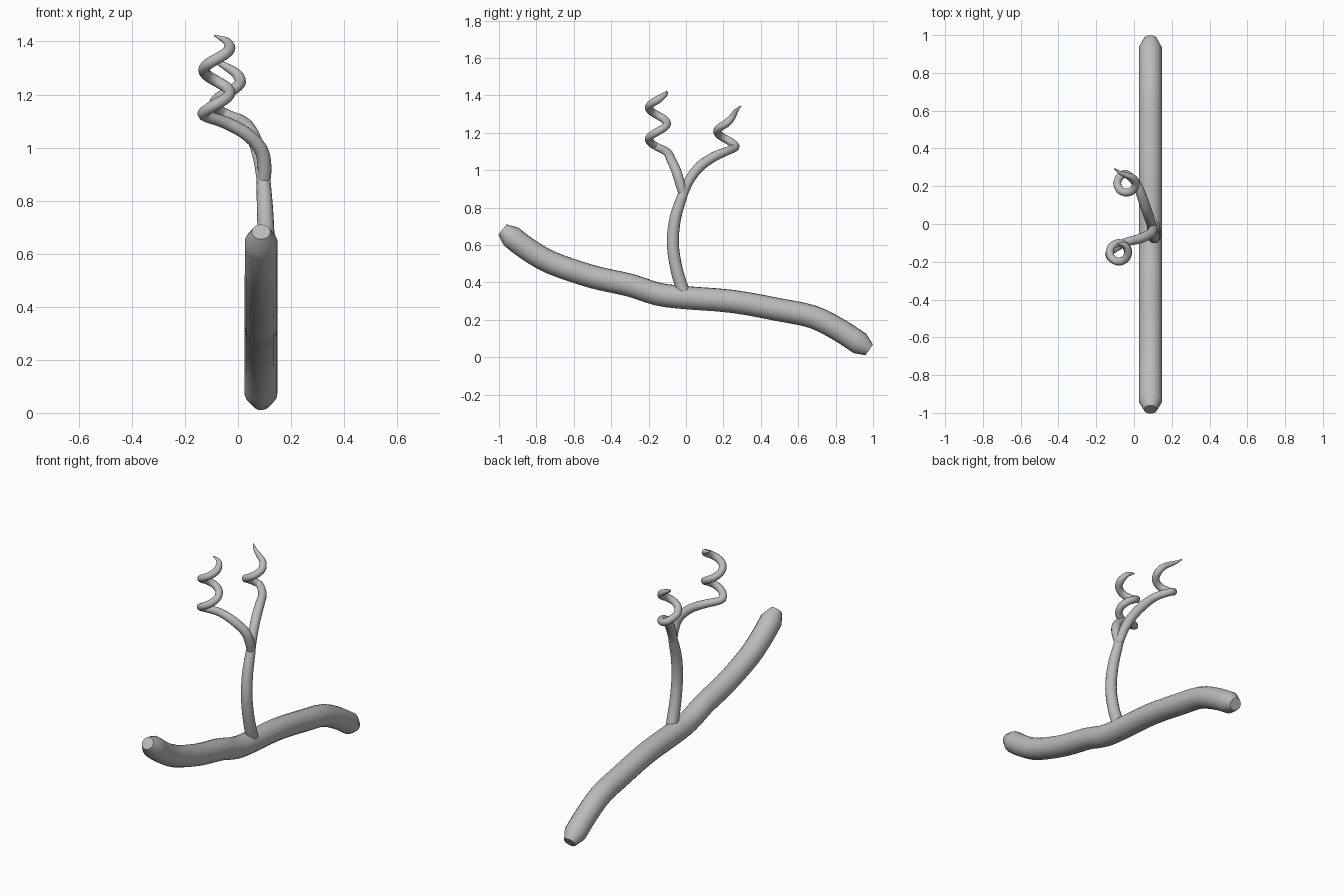
import bpy, bmesh
from math import cos, sin, pi, radians
from mathutils import Vector

cube = bpy.data.objects.get("Cube")
if cube:
    bpy.data.objects.remove(cube, do_unlink=True)

grey = bpy.data.materials.new("plain_grey")
grey.use_nodes = True
grey.diffuse_color = (0.5, 0.5, 0.5, 1)
grey.node_tree.nodes["Principled BSDF"].inputs["Base Color"].default_value = grey.diffuse_color


def smooth_path(points, steps):
    """Catmull-Rom through (x, y, z, radius) points."""
    pts = [Vector(p) for p in points]
    pts = [2 * pts[0] - pts[1]] + pts + [2 * pts[-1] - pts[-2]]
    out = []
    for a, b, c, d in zip(pts, pts[1:], pts[2:], pts[3:]):
        for i in range(steps):
            t = i / steps
            out.append(0.5 * (2 * b + (c - a) * t + (2 * a - 5 * b + 4 * c - d) * t * t
                              + (3 * b - a - 3 * c + d) * t ** 3))
    return out + [pts[-2]]


def tube(name, points, steps=4, sides=16, bevel=0):
    """Sweep a round section along the path; bevel adds a chamfered end."""
    path = smooth_path(points, steps)
    rings = [(p.to_3d(), p[3]) for p in path]
    tangents = [(rings[min(i + 1, len(rings) - 1)][0] - rings[max(i - 1, 0)][0]).normalized()
                for i in range(len(rings))]
    if bevel:
        for end, sign, at in ((0, -1, 0), (-1, 1, len(rings) + 1)):
            centre, radius = rings[end]
            rings.insert(at, (centre + sign * bevel * tangents[end], radius * 0.57))
            tangents.insert(at, tangents[end].copy())
    bm = bmesh.new()
    normal = tangents[0].orthogonal().normalized()
    loops = []
    for (centre, radius), tan in zip(rings, tangents):
        normal = (normal - tan * normal.dot(tan)).normalized()
        side = tan.cross(normal)
        loops.append([bm.verts.new(centre + radius * (normal * cos(a) + side * sin(a)))
                      for a in (2 * pi * k / sides for k in range(sides))])
    for lower, upper in zip(loops, loops[1:]):
        for k in range(sides):
            n = (k + 1) % sides
            bm.faces.new((lower[k], lower[n], upper[n], upper[k]))
    bm.faces.new(loops[0][::-1])
    bm.faces.new(loops[-1])
    mesh = bpy.data.meshes.new(name)
    bm.to_mesh(mesh)
    bm.free()
    mesh.materials.append(grey)
    obj = bpy.data.objects.new(name, mesh)
    bpy.context.collection.objects.link(obj)
    bpy.ops.object.select_all(action='DESELECT')
    obj.select_set(True)
    bpy.context.view_layer.objects.active = obj
    bpy.ops.object.shade_smooth_by_angle(angle=radians(50))
    return obj


def coil(cx, cy, z, start, end, radius=0.049, pitch=0.17, thick=0.021):
    """Rising counterclockwise helix points, one every 45 degrees."""
    return [(cx + radius * cos(radians(a)), cy + radius * sin(radians(a)),
             z + pitch * (a - start) / 360, thick)
            for a in range(start, end + 1, 45)]


# Thick horizontal branch
branch = [(-0.935, 0.645), (-0.85, 0.58), (-0.72, 0.505), (-0.5, 0.43), (-0.3, 0.385),
          (-0.15, 0.337), (0, 0.318), (0.25, 0.298), (0.5, 0.253), (0.68, 0.215),
          (0.82, 0.145), (0.93, 0.073)]
tube("branch", [(0.087, y, z, 0.062) for y, z in branch], steps=3, bevel=0.06)

# Upright stem
tube("stem", [(0.105, -0.012, 0.345, 0.034), (0.108, -0.048, 0.46, 0.033),
              (0.108, -0.07, 0.6, 0.032), (0.103, -0.058, 0.74, 0.031),
              (0.097, -0.02, 0.86, 0.027), (0.096, -0.004, 0.9, 0.022)])

# Front tendril: arm, two turns of coil, thin tip
front = [(0.097, -0.012, 0.86, 0.024), (0.1, -0.032, 0.93, 0.026),
         (0.085, -0.052, 0.995, 0.026), (0.03, -0.078, 1.053, 0.025),
         (-0.05, -0.1, 1.095, 0.023)]
front += coil(-0.08, -0.15, 1.122, 180, 720)
front += [(-0.042, -0.117, 1.4, 0.015), (-0.065, -0.105, 1.412, 0.009),
          (-0.09, -0.105, 1.423, 0.003)]
tube("front_tendril", front)

# Back tendril: arm, one turn of coil, thin tip
back = [(0.097, -0.02, 0.86, 0.024), (0.085, 0.02, 0.95, 0.026),
        (0.066, 0.075, 1.02, 0.027), (0.04, 0.15, 1.072, 0.026),
        (0.012, 0.215, 1.1, 0.023)]
back += coil(-0.04, 0.215, 1.122, 90, 360)
back += [(-0.005, 0.243, 1.278, 0.019), (-0.04, 0.258, 1.302, 0.015),
         (-0.075, 0.272, 1.322, 0.01), (-0.103, 0.293, 1.342, 0.003)]
tube("back_tendril", back)
